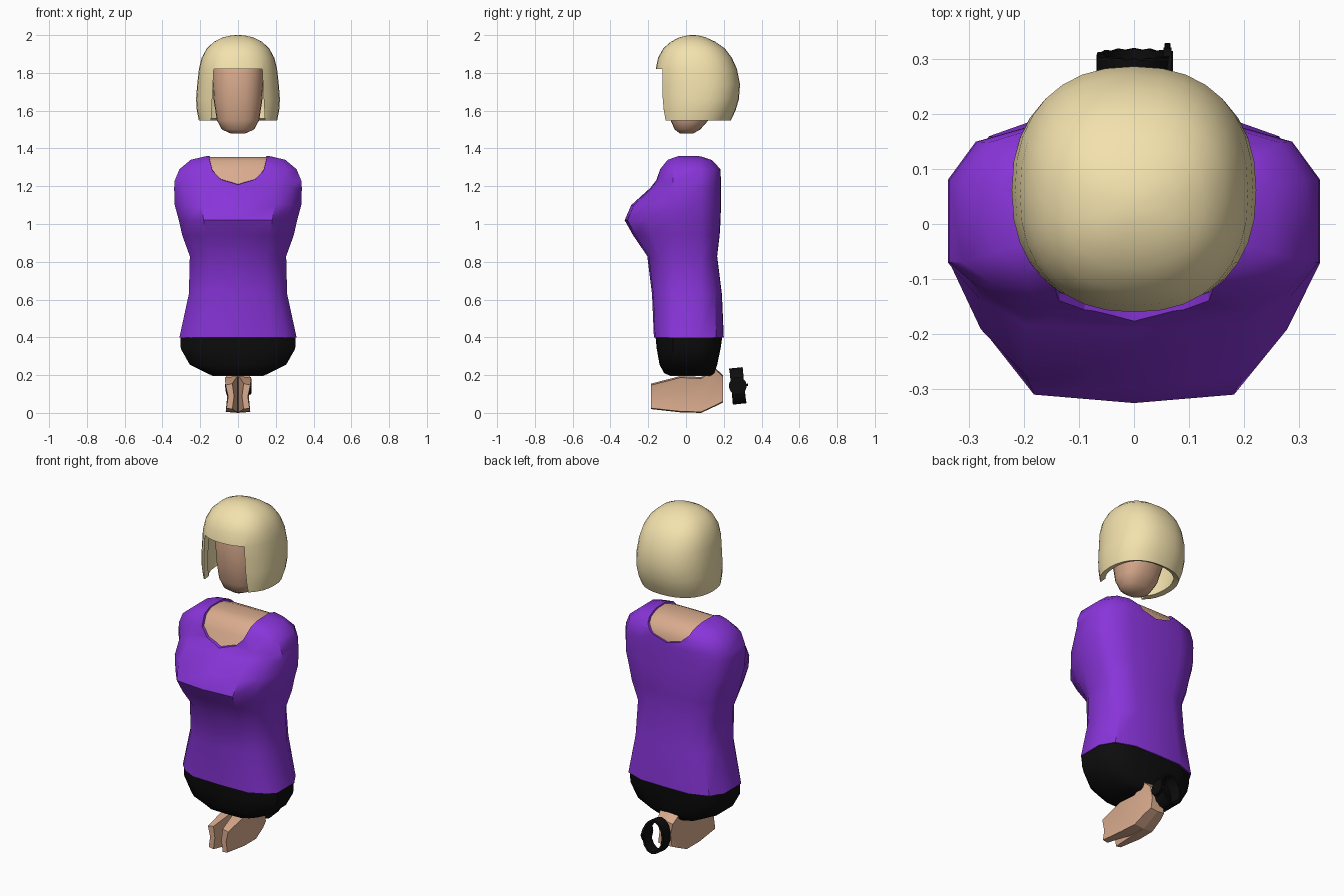
import bpy, bmesh, math
from mathutils import Matrix, Vector

if "Cube" in bpy.data.objects:
    bpy.data.objects.remove(bpy.data.objects["Cube"])


def material(name, rgb):
    m = bpy.data.materials.new(name)
    m.diffuse_color = (*rgb, 1)
    m.use_nodes = True
    m.node_tree.nodes["Principled BSDF"].inputs["Base Color"].default_value = m.diffuse_color
    return m


PURPLE = material("purple_cloth", (0.25, 0.035, 0.70))
BLACK = material("black", (0.004, 0.004, 0.004))
BLOND = material("blond", (0.90, 0.76, 0.42))
SKIN = material("skin", (0.70, 0.41, 0.27))


def finish(name, bm, mat, angle=40):
    bmesh.ops.recalc_face_normals(bm, faces=bm.faces)
    me = bpy.data.meshes.new(name)
    bm.to_mesh(me)
    bm.free()
    ob = bpy.data.objects.new(name, me)
    bpy.context.collection.objects.link(ob)
    if mat:
        me.materials.append(mat)
    if angle:
        smooth(ob, angle)
    return ob


def smooth(ob, angle):
    bpy.ops.object.select_all(action='DESELECT')
    ob.select_set(True)
    bpy.context.view_layer.objects.active = ob
    bpy.ops.object.shade_smooth_by_angle(angle=math.radians(angle))


def loft(bm, rings, start=True, end=True):
    """Skin a list of closed rings of points, optionally capping the ends."""
    vs = [[bm.verts.new(p) for p in r] for r in rings]
    n = len(vs[0])
    for a, b in zip(vs, vs[1:]):
        for i in range(n):
            j = (i + 1) % n
            bm.faces.new((a[i], a[j], b[j], b[i]))
    if start:
        bm.faces.new(vs[0][::-1])
    if end:
        bm.faces.new(vs[-1])


def body_ring(z, hw, yf, yb):
    """Torso section: flat front and back, straight flanks."""
    sf, sb = max(-0.07, 0.5 * yf), min(0.08, 0.5 * yb)
    half = [(0.58, sf + (yf - sf) * 0.94), (0.83, sf + (yf - sf) * 0.55), (1, sf),
            (1, sb), (0.85, sb + (yb - sb) * 0.66), (0.5, sb + (yb - sb) * 0.98)]
    right = [(x * hw, y, z) for x, y in half]
    left = [(-x, y, z) for x, y, z in right[::-1]]
    return [(0, yf, z)] + right + [(0, yb, z)] + left


def round_ring(z, hw, yf, yb, n=32, e=2.3):
    c, r = (yf + yb) / 2, (yb - yf) / 2
    out = []
    for i in range(n):
        s, k = math.sin(math.tau * i / n), math.cos(math.tau * i / n)
        out.append((hw * math.copysign(abs(s) ** (2 / e), s),
                    c - r * math.copysign(abs(k) ** (2 / e), k), z))
    return out


def cut(ob, cutter):
    bpy.context.view_layer.objects.active = ob
    m = ob.modifiers.new("cut", 'BOOLEAN')
    m.operation, m.solver, m.object = 'DIFFERENCE', 'EXACT', cutter
    bpy.ops.object.modifier_apply(modifier=m.name)
    bpy.data.objects.remove(cutter, do_unlink=True)


# Sweater with scooped neckline at front and back
torso = [(0.40, 0.31, -0.17, 0.20), (0.63, 0.26, -0.18, 0.19), (0.83, 0.255, -0.205, 0.165),
         (0.94, 0.295, -0.28, 0.178), (1.02, 0.313, -0.325, 0.183), (1.10, 0.335, -0.29, 0.185),
         (1.19, 0.338, -0.19, 0.185), (1.23, 0.335, -0.16, 0.185), (1.29, 0.31, -0.14, 0.183),
         (1.34, 0.25, -0.10, 0.14), (1.36, 0.165, -0.06, 0.09)]
bm = bmesh.new()
loft(bm, [body_ring(*t) for t in torso])
sweater = finish("sweater", bm, PURPLE)
scoop = [(0, 1.21), (0.09, 1.235), (0.135, 1.28), (0.16, 1.37), (0.16, 1.6),
         (-0.16, 1.6), (-0.16, 1.37), (-0.135, 1.28), (-0.09, 1.235)]
bm = bmesh.new()
loft(bm, [[(x, y, z + 0.1 * (y + 0.16)) for x, z in scoop] for y in (-0.5, 0.5)])
cut(sweater, finish("neck_cutter", bm, None, 0))
smooth(sweater, 40)

# Skin showing inside the neckline
bm = bmesh.new()
loft(bm, [body_ring(z - 0.006, w - 0.013, f + 0.013, b - 0.013) for z, w, f, b in torso[5:]])
finish("upper_chest", bm, SKIN)

# Hips below the sweater hem
bm = bmesh.new()
loft(bm, [body_ring(*t) for t in [(0.195, 0.13, -0.08, 0.13), (0.21, 0.165, -0.115, 0.15),
                                  (0.255, 0.255, -0.14, 0.165), (0.34, 0.303, -0.155, 0.183),
                                  (0.41, 0.304, -0.162, 0.193)]])
finish("hips", bm, BLACK)

# Head
bm = bmesh.new()
loft(bm, [round_ring(*t, n=24) for t in [
    (1.478, 0.035, -0.03, 0.035), (1.50, 0.085, -0.06, 0.075), (1.55, 0.112, -0.082, 0.12),
    (1.65, 0.128, -0.10, 0.17), (1.80, 0.137, -0.11, 0.20), (1.88, 0.12, -0.09, 0.18),
    (1.93, 0.06, -0.03, 0.11)]])
finish("head", bm, SKIN, 50)

# Bobbed hair: open shell with an opening for the face
bm = bmesh.new()
loft(bm, [round_ring(*t) for t in [
    (1.548, 0.207, -0.15, 0.237), (1.60, 0.218, -0.155, 0.262), (1.66, 0.222, -0.158, 0.28),
    (1.74, 0.216, -0.16, 0.286), (1.82, 0.207, -0.16, 0.27), (1.88, 0.192, -0.148, 0.243),
    (1.93, 0.165, -0.12, 0.205), (1.965, 0.127, -0.08, 0.155), (1.988, 0.08, -0.035, 0.105),
    (1.998, 0.035, 0.005, 0.065), (2.0, 0.01, 0.025, 0.045)]], start=False)
hair = finish("hair", bm, BLOND)
sol = hair.modifiers.new("shell", 'SOLIDIFY')
sol.thickness, sol.offset = 0.03, -1
bpy.ops.object.modifier_apply(modifier=sol.name)
bm = bmesh.new()
loft(bm, [[(-w, -0.4, z), (w, -0.4, z), (w, -0.04, z), (-w, -0.04, z)]
          for z, w in ((1.4, 0.15), (1.82, 0.128))])
cut(hair, finish("face_cutter", bm, None, 0))
smooth(hair, 40)

# Pair of faceted hands, joined at the back and split in front
stations = [(-0.185, 0.155, 0.02, 0.030, 0.066), (-0.03, 0.195, 0.003, 0.004, 0.070),
            (0.08, 0.19, 0.0, 0.0, 0.066), (0.155, 0.238, 0.035, 0.0, 0.060),
            (0.195, 0.20, 0.055, 0.0, 0.050)]
for side, name in ((1, "right_hand"), (-1, "left_hand")):
    bm = bmesh.new()
    rings = []
    for y, top, low, xi, xo in stations:
        mid = (top + low) / 2
        sec = [(xi, low), (xo - 0.005, low + 0.005), (xo - 0.014, mid), (xo, top - 0.008),
               (xi, top), (xi * 0.7, mid)]
        rings.append([(side * x, y, z) for x, z in sec])
    loft(bm, rings)
    finish(name, bm, SKIN, 20)

# Wristwatch: strap loop, case and lugs, tilted together
tilt = Matrix.Translation((0, 0.274, 0.143)) @ Matrix.Rotation(math.radians(6), 4, 'X')
bm = bmesh.new()
N = 28
inner, outer = [], []
for i in range(N):
    a = math.tau * i / N
    s, k = math.cos(a), math.sin(a)
    w = 0.036 if i % 2 else 0.033
    prof = [(0.056, 0.083, -w), (0.068, 0.096, -w), (0.068, 0.096, w), (0.056, 0.083, w)]
    inner.append([bm.verts.new((rx * s, y, rz * k)) for rx, rz, y in prof])
for a, b in zip(inner, inner[1:] + inner[:1]):
    for i in range(4):
        j = (i + 1) % 4
        bm.faces.new((a[i], b[i], b[j], a[j]))
bm.transform(tilt)
finish("watch_strap", bm, BLACK, 30)

bm = bmesh.new()
for x, r, d in ((0.061, 0.047, 0.014), (0.068, 0.040, 0.006)):
    bmesh.ops.create_cone(bm, cap_ends=True, segments=24, radius1=r, radius2=r, depth=d,
                          matrix=Matrix.Translation((x, 0, 0)) @ Matrix.Rotation(math.pi / 2, 4, 'Y'))
bmesh.ops.create_cone(bm, cap_ends=True, segments=10, radius1=0.006, radius2=0.006, depth=0.012,
                      matrix=Matrix.Translation((0.061, 0.048, 0)) @ Matrix.Rotation(math.pi / 2, 4, 'X'))
bm.transform(tilt)
finish("watch_case", bm, BLACK, 30)
